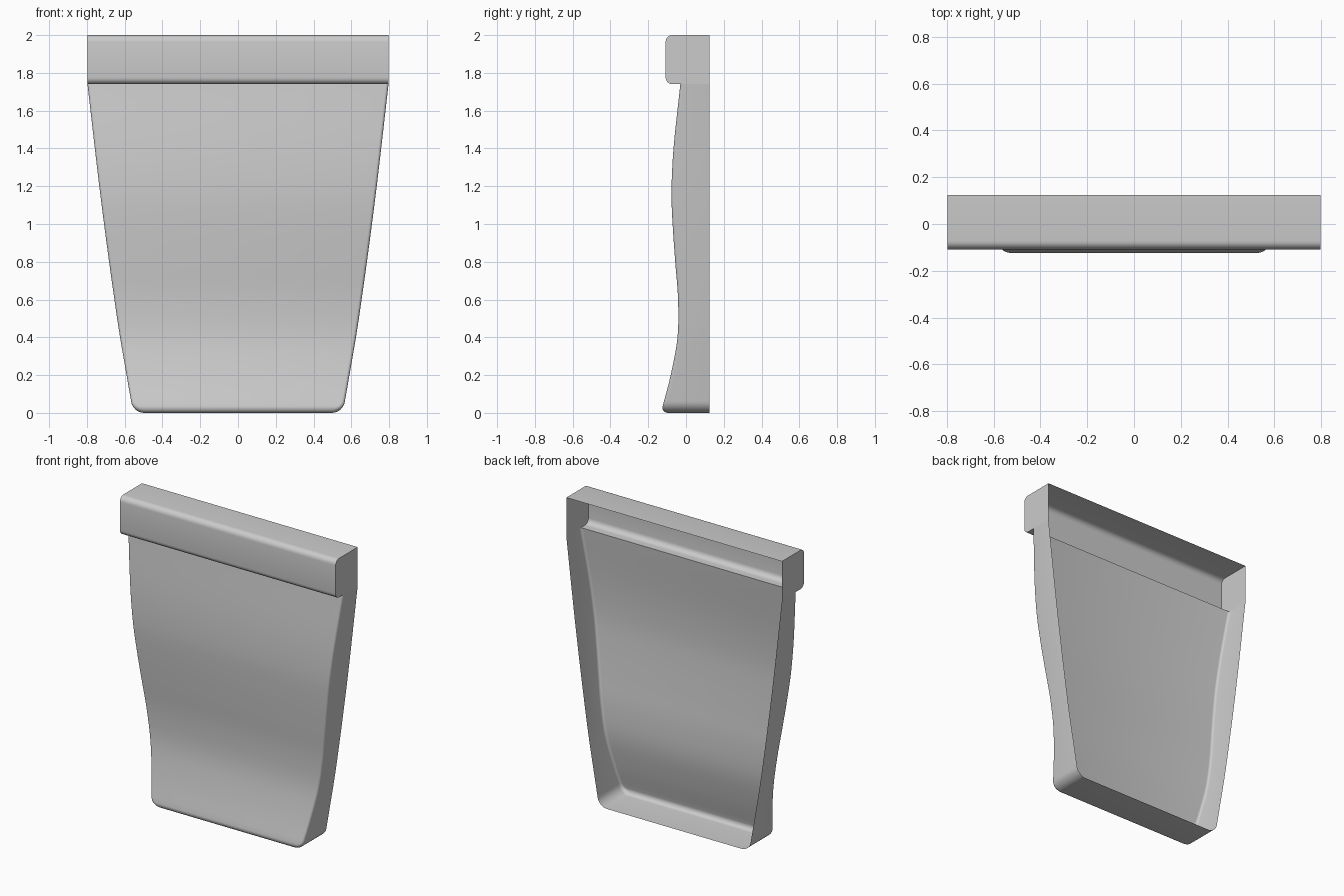
import bpy, bmesh, math
from mathutils import Vector

if "Cube" in bpy.data.objects:
    bpy.data.objects.remove(bpy.data.objects["Cube"])

BACK = 0.125     # open back plane
STEP = 1.74      # underside of the header
HALF = 0.797     # half width at the top


def spline(pts, t):
    """Catmull-Rom value at t through (t, value) points."""
    t = min(max(t, pts[0][0]), pts[-1][0])
    i = max(k for k in range(len(pts) - 1) if pts[k][0] <= t)
    (t0, a), (t1, b) = pts[i], pts[i + 1]
    p, n = pts[max(i - 1, 0)], pts[min(i + 2, len(pts) - 1)]
    h = t1 - t0
    m0 = (b - p[1]) / (t1 - p[0]) * h
    m1 = (n[1] - a) / (n[0] - t0) * h
    u = (t - t0) / h
    return ((2*u**3 - 3*u*u + 1) * a + (u**3 - 2*u*u + u) * m0
            + (3*u*u - 2*u**3) * b + (u**3 - u*u) * m1)


def finish(bm, name):
    me = bpy.data.meshes.new(name)
    bm.normal_update()
    bm.to_mesh(me)
    bm.free()
    ob = bpy.data.objects.new(name, me)
    bpy.context.collection.objects.link(ob)
    bpy.ops.object.select_all(action='DESELECT')
    ob.select_set(True)
    bpy.context.view_layer.objects.active = ob
    bpy.ops.object.shade_smooth_by_angle(angle=math.radians(35))


# Wavy front depth and tapering half width, both by height
DEPTH = [(0.03, -0.125), (0.2, -0.081), (0.4, -0.045), (0.6, -0.042), (0.8, -0.057),
         (1.0, -0.071), (1.17, -0.077), (1.4, -0.066), (STEP, -0.03)]
WIDTH = [(0.0, 0.555), (0.2, 0.59), (0.5, 0.64), (1.1, 0.722), (STEP, HALF)]

# Right-hand outline of the panel, top to bottom, with rounded lower corner
R = 0.065
rows = 36
outline = [(spline(WIDTH, z), z) for z in
           (STEP + (R - STEP) * i / rows for i in range(rows + 1))]
cx = outline[-1][0] - R
outline += [(cx + R * math.cos(a) - 0.005 * math.sin(a), R - R * math.sin(a))
            for a in (math.pi / 2 * i / 8 for i in range(1, 9))]


def inward(i):
    if i == 0:
        return Vector((-1, 0))
    if i == len(outline) - 1:
        return Vector((0, 1))
    (x0, z0), (x1, z1) = outline[i - 1], outline[i + 1]
    return Vector((z1 - z0, x0 - x1)).normalized()


# Panel: side and bottom walls, rounded rim, wavy front, open at the back
bm = bmesh.new()
SEG = 5
grid = []
for side in (1, -1):
    cols = []
    for i, (x, z) in enumerate(outline):
        n = inward(i)
        r = 0.014 + 0.014 * max(0.0, n.y)
        col = [bm.verts.new((side * x, BACK, z))]
        for k in range(SEG + 1):
            a = math.pi / 2 * k / SEG
            p = Vector((x, z)) + n * r * (1 - math.cos(a))
            y = spline(DEPTH, p.y) + r * (1 - math.sin(a))
            col.append(bm.verts.new((side * p.x, y, p.y)))
        cols.append(col)
    grid.append(cols)
loop = grid[0] + grid[1][::-1]
for a, b in zip(loop, loop[1:]):
    for k in range(SEG + 1):
        bm.faces.new((a[k], a[k + 1], b[k + 1], b[k]))
right, left = grid
for i in range(len(outline) - 1):
    bm.faces.new((right[i][-1], left[i][-1], left[i + 1][-1], right[i + 1][-1]))
bmesh.ops.recalc_face_normals(bm, faces=bm.faces)
if sum(f.normal.y * f.calc_area() for f in bm.faces) > 0:
    bmesh.ops.reverse_faces(bm, faces=bm.faces)
finish(bm, "panel")

# Header: rounded hollow bar with flat ends
bm = bmesh.new()
F, RB = -0.108, 0.036
arc = [math.pi / 2 * i / 6 for i in range(7)]
prof = [(BACK, 2.0)]
prof += [(F + RB - RB * math.sin(a), 2 - RB + RB * math.cos(a)) for a in arc]
prof += [(F + RB - RB * math.cos(a), STEP + RB - RB * math.sin(a)) for a in arc]
prof += [(-0.03, STEP)]
ends = [[bm.verts.new((x, y, z)) for y, z in prof] for x in (HALF, -HALF)]
for i in range(len(prof) - 1):
    bm.faces.new((ends[0][i], ends[1][i], ends[1][i + 1], ends[0][i + 1]))
for e, x in zip(ends, (HALF, -HALF)):
    bm.faces.new(e + [bm.verts.new((x, BACK, STEP))])
bmesh.ops.recalc_face_normals(bm, faces=bm.faces)
if sum(f.normal.y * f.calc_area() for f in bm.faces) > 0:
    bmesh.ops.reverse_faces(bm, faces=bm.faces)
finish(bm, "header_bar")
